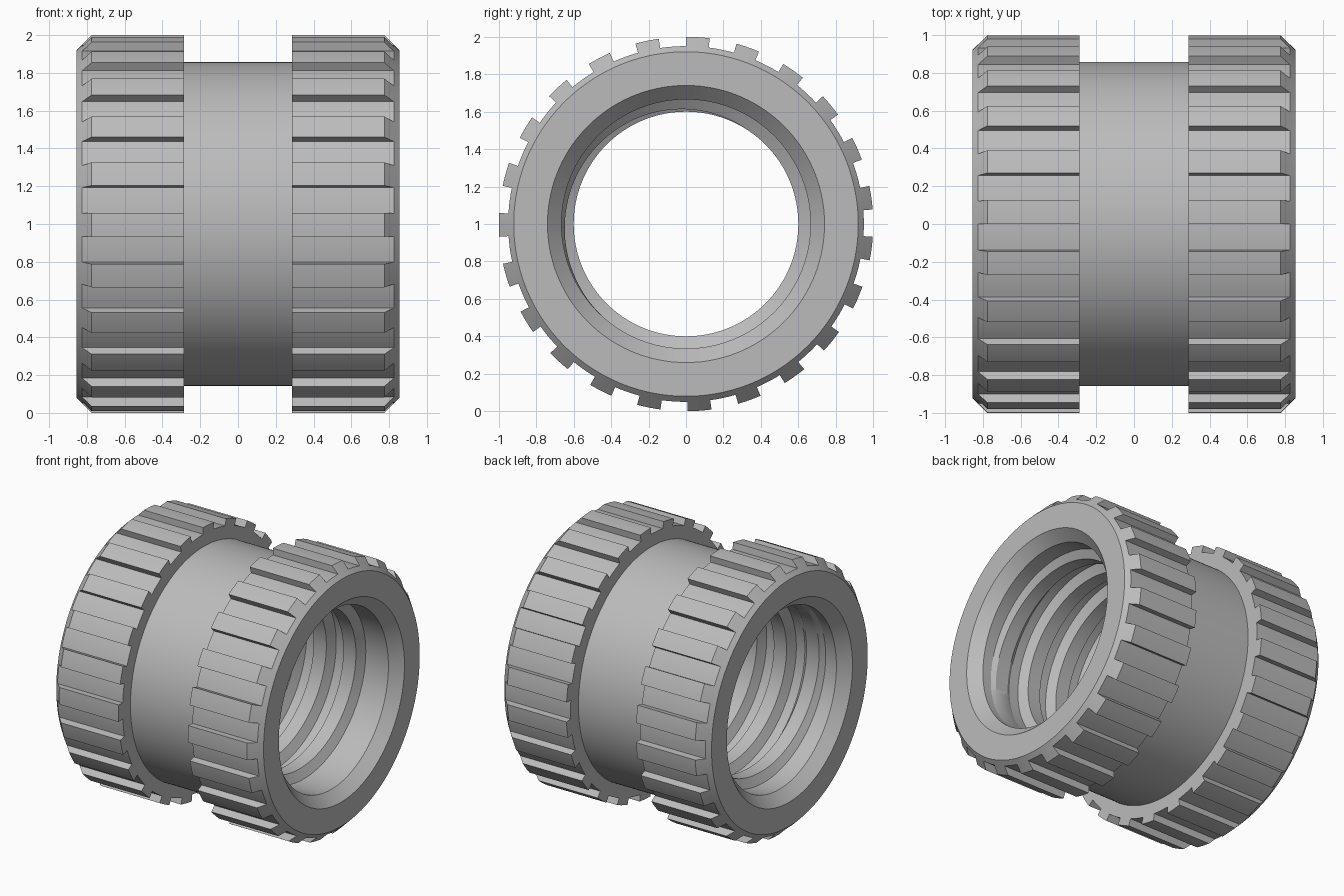
import bpy, bmesh
from math import sin, cos, radians, tau

old = bpy.data.objects.get("Cube")
if old:
    bpy.data.objects.remove(old, do_unlink=True)

steel = bpy.data.materials.new("plain_grey_metal")
steel.use_nodes = True
GREY = (0.5, 0.5, 0.5, 1)
steel.diffuse_color = GREY
steel.node_tree.nodes["Principled BSDF"].inputs["Base Color"].default_value = GREY


def point(x, r, a):
    """Point at distance r from the long axis, angle a measured from the top."""
    return (x, r * sin(a), 1 + r * cos(a))


def finish(name, bm):
    bmesh.ops.recalc_face_normals(bm, faces=bm.faces)
    mesh = bpy.data.meshes.new(name)
    bm.to_mesh(mesh)
    bm.free()
    mesh.materials.append(steel)
    obj = bpy.data.objects.new(name, mesh)
    bpy.context.collection.objects.link(obj)
    bpy.ops.object.select_all(action='DESELECT')
    obj.select_set(True)
    bpy.context.view_layer.objects.active = obj
    bpy.ops.object.shade_smooth_by_angle(angle=radians(25))
    return obj


# Main dimensions
TEETH, TOOTH_ANGLE = 23, radians(7.3)
TIP, ROOT, WAIST = 1.0, 0.95, 0.857
HALF, WAIST_HALF, RIM = 0.855, 0.287, 0.92
MOUTH, BORE, SINK = 0.74, 0.665, 0.08
CREST, PITCH = 0.60, 0.244


def half_profile(r):
    """Waist corner out to the collar, over the bevel and into the bore."""
    return [(WAIST_HALF, WAIST), (WAIST_HALF, r), (HALF - (r - RIM), r),
            (HALF, RIM), (HALF, MOUTH), (HALF - SINK, BORE)]


# Toothed body: columns round the axis alternate between tooth and groove
bm = bmesh.new()
columns = []
step, arc = tau / TEETH, 5
for t in range(TEETH):
    start = t * step
    for r, a0, a1 in ((TIP, start, start + TOOTH_ANGLE),
                      (ROOT, start + TOOTH_ANGLE, start + step)):
        for i in range(arc + 1):
            a = a0 + (a1 - a0) * i / arc
            half = half_profile(r)
            loop = half + [(-x, q) for x, q in reversed(half)]
            columns.append([bm.verts.new(point(x, q, a)) for x, q in loop])

count = len(columns[0])
for c, col in enumerate(columns):
    nxt = columns[(c + 1) % len(columns)]
    # A tooth flank joins only the two collar edges; other steps join all round
    flank = c % (arc + 1) == arc
    for k in ((1, count - 3) if flank else range(count)):
        n = (k + 1) % count
        bm.faces.new((col[k], nxt[k], nxt[n], col[n]))
bmesh.ops.remove_doubles(bm, verts=bm.verts, dist=0.00005)
finish("knurled_body", bm)

# Internal thread: a ridge swept along a helix, fading out at both ends
bm = bmesh.new()
per_turn, reach = 96, 0.66
total = int(2 * reach / PITCH * per_turn)
fade = per_turn // 2
rings = []
for i in range(total + 1):
    a = -tau * i / per_turn
    x = -reach + PITCH * i / per_turn
    height = min(1, i / fade, (total - i) / fade)
    top = BORE + 0.004 - (BORE + 0.004 - CREST) * height
    section = [(-0.09, BORE + 0.004), (-0.052, top), (0.052, top), (0.09, BORE + 0.004)]
    rings.append([bm.verts.new(point(x + dx, r, a)) for dx, r in section])
for p, q in zip(rings, rings[1:]):
    for k in range(3):
        bm.faces.new((p[k], q[k], q[k + 1], p[k + 1]))
thread = finish("internal_thread", bm)

# Make sure the ridge faces the axis
crest = thread.data.polygons[len(thread.data.polygons) // 2 + 1]
inward = crest.normal.y * crest.center.y + crest.normal.z * (crest.center.z - 1)
if inward > 0:
    thread.data.flip_normals()
